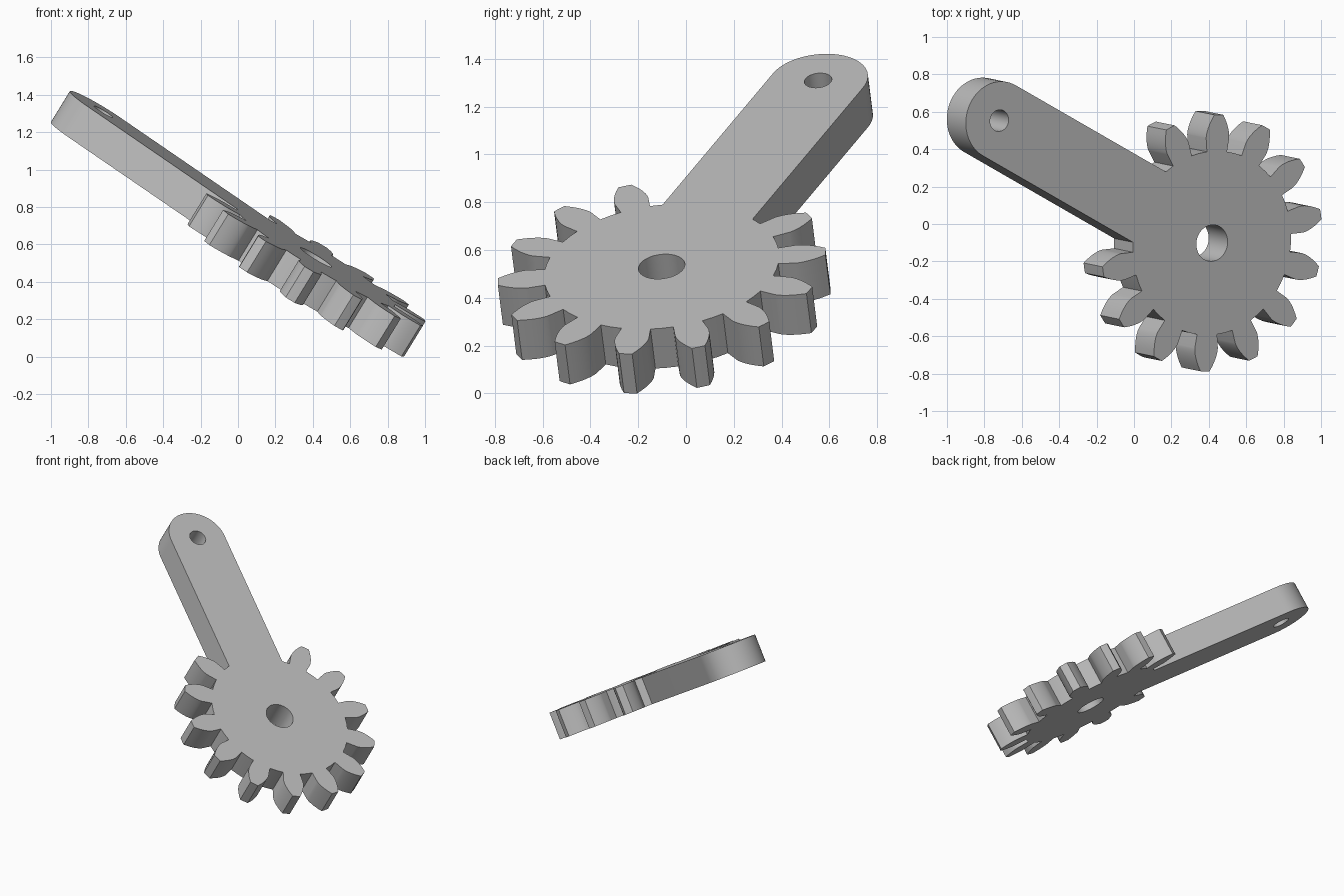
import bpy, bmesh
from math import sin, cos, tan, acos, sqrt, pi, radians
from mathutils import Vector, Matrix

cube = bpy.data.objects.get("Cube")
if cube:
    bpy.data.objects.remove(cube)

# Main dimensions
TEETH = 14
TIP, PITCH, ROOT = 0.69, 0.604, 0.495
BASE = PITCH * cos(radians(20))
ARM_HALF = 0.21
THICK = 0.195
hub = Vector((0.417, -0.102, 0.531))      # centre of the hub hole, upper face
eye = Vector((-0.72, 0.553, 1.31))        # centre of the arm hole, upper face
length = (eye - hub).length


def polar(r, a):
    return Vector((r * cos(a), r * sin(a), 0))


def inv(r):
    """Involute angle at radius r."""
    p = acos(min(1, BASE / r))
    return tan(p) - p


def tooth(centre, steps=7):
    """One involute tooth with radial flanks below the base circle."""
    half = pi / (2 * TEETH) + inv(PITCH)
    flank = [(ROOT, half)]
    for i in range(steps + 1):
        r = BASE + (TIP - BASE) * (i / steps) ** 1.5
        flank.append((r, half - inv(r)))
    rising = [polar(r, centre - a) for r, a in flank]
    falling = [polar(r, centre + a) for r, a in reversed(flank)]
    floor = polar(ROOT, centre + pi / TEETH)
    return rising + [polar(TIP, centre)] + falling + [floor]


def circle(x, r, n=48):
    return [Vector((x, 0, 0)) + polar(r, 2 * pi * i / n) for i in range(n)]


# Outline: the gear teeth, then the rounded arm in place of two teeth
join = sqrt(ROOT ** 2 - ARM_HALF ** 2)
outline = [Vector((join, ARM_HALF, 0))]
for k in range(1, TEETH - 1):
    outline += tooth((k + 0.5) * 2 * pi / TEETH)
outline[-1] = Vector((join, -ARM_HALF, 0))
N = 32
outline += [Vector((length, 0, 0)) + polar(ARM_HALF, -pi / 2 + pi * i / N)
            for i in range(N + 1)]

# Fill the outline around both holes and give it thickness
bm = bmesh.new()
for loop in (outline, circle(0, 0.098), circle(length, 0.058)):
    verts = [bm.verts.new(p) for p in loop]
    for i, v in enumerate(verts):
        bm.edges.new((verts[i - 1], v))
bmesh.ops.triangle_fill(bm, use_beauty=True, edges=bm.edges[:], normal=(0, 0, 1))
ext = bmesh.ops.extrude_face_region(bm, geom=bm.faces[:], use_keep_orig=True)
bmesh.ops.translate(bm, vec=(0, 0, -THICK),
                    verts=[g for g in ext["geom"] if isinstance(g, bmesh.types.BMVert)])
bmesh.ops.recalc_face_normals(bm, faces=bm.faces[:])

# Tilt the part into place
u = (eye - hub).normalized()
v = Vector((0.52, -0.107, 0.848)).cross(u).normalized()
w = u.cross(v)
frame = Matrix((u, v, w)).transposed().to_4x4()
bm.transform(Matrix.Translation(hub) @ frame)

mesh = bpy.data.meshes.new("gear_lever")
bm.to_mesh(mesh)
bm.free()
lever = bpy.data.objects.new("gear_lever", mesh)
bpy.context.collection.objects.link(lever)

# Plain grey material
grey = bpy.data.materials.new("plain_grey")
grey.use_nodes = True
colour = (0.5, 0.5, 0.5, 1)
grey.diffuse_color = colour
grey.node_tree.nodes["Principled BSDF"].inputs["Base Color"].default_value = colour
mesh.materials.append(grey)

bpy.ops.object.select_all(action="DESELECT")
lever.select_set(True)
bpy.context.view_layer.objects.active = lever
bpy.ops.object.shade_smooth_by_angle(angle=radians(25))
